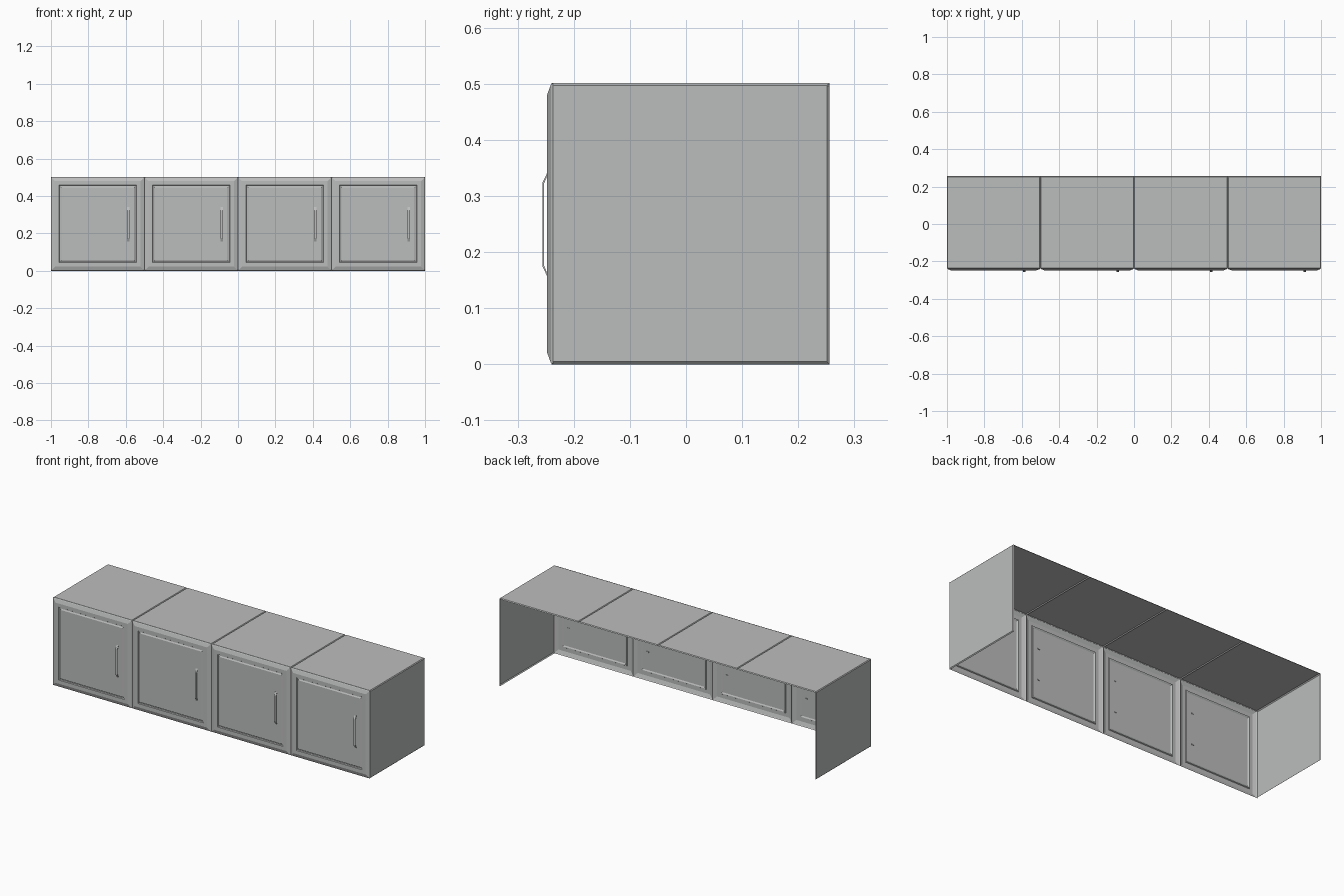
import bpy, bmesh

if "Cube" in bpy.data.objects:
    bpy.data.objects.remove(bpy.data.objects["Cube"])

grey = bpy.data.materials.new("cabinet grey")
grey.diffuse_color = (0.5, 0.51, 0.505, 1)
grey.use_nodes = True
grey.node_tree.nodes["Principled BSDF"].inputs["Base Color"].default_value = grey.diffuse_color


def add_object(name, bm):
    bmesh.ops.recalc_face_normals(bm, faces=bm.faces)
    mesh = bpy.data.meshes.new(name)
    bm.to_mesh(mesh)
    bm.free()
    mesh.materials.append(grey)
    ob = bpy.data.objects.new(name, mesh)
    bpy.context.collection.objects.link(ob)
    return ob


def nested_loops(name, loops, flip):
    """Join concentric four-point loops with quads and cap the last one."""
    bm = bmesh.new()
    rings = [[bm.verts.new(p) for p in loop] for loop in loops]
    for a, b in zip(rings, rings[1:]):
        for i in range(4):
            j = (i + 1) % 4
            bm.faces.new((a[i], a[j], b[j], b[i]))
    bm.faces.new(rings[-1])
    ob = add_object(name, bm)
    # point the final flat panel outward
    n = ob.data.polygons[-1].normal
    if n.dot(flip) < 0:
        ob.data.flip_normals()
    return ob


from mathutils import Vector

HW = 0.25          # half width of one unit
FRONT, BACK = -0.240, 0.256

# inset from the door edge, and y depth: chamfer, frame, groove, centre panel
DOOR = [(0.0, -0.237), (0.003, -0.241), (0.022, -0.248), (0.043, -0.248),
        (0.046, -0.243), (0.050, -0.243), (0.056, -0.247)]


def door(cx):
    loops = []
    for d, y in DOOR:
        w = HW - d
        lo, hi = d, 0.501 - d
        loops.append([(cx - w, y, lo), (cx + w, y, lo), (cx + w, y, hi), (cx - w, y, hi)])
    nested_loops("door", loops, Vector((0, -1, 0)))


def top_panel(cx):
    loops = []
    for d, z in ((0.0, 0.496), (0.004, 0.501)):
        w = HW - d
        y0, y1 = FRONT + 0.003 + d * 0.3, BACK - d
        loops.append([(cx - w, y0, z), (cx + w, y0, z), (cx + w, y1, z), (cx - w, y1, z)])
    nested_loops("top_panel", loops, Vector((0, 0, 1)))


def side_panel(s):
    loops = []
    for d, x in ((0.0, 0.995), (0.005, 1.0)):
        y0, y1 = FRONT + 0.003 - 0.003 * (d == 0), BACK - d
        z0, z1 = d, 0.501 - d * 0.8
        loops.append([(s * x, y0, z0), (s * x, y1, z0), (s * x, y1, z1), (s * x, y0, z1)])
    nested_loops("side_panel", loops, Vector((s, 0, 0)))


def handle(cx):
    """Thin bowed strap whose ends pass through the door."""
    profile = [(-0.244, 0.157), (-0.2475, 0.157), (-0.256, 0.175), (-0.256, 0.323),
               (-0.2475, 0.341), (-0.244, 0.341), (-0.244, 0.335), (-0.2475, 0.335),
               (-0.2535, 0.321), (-0.2535, 0.177), (-0.2475, 0.163), (-0.244, 0.163)]
    n, half = len(profile) // 2, 0.006
    bm = bmesh.new()
    rows = [[bm.verts.new((cx + sx * half, y, z)) for y, z in profile] for sx in (-1, 1)]
    a, b = rows
    for i in range(2 * n):
        j = (i + 1) % (2 * n)
        bm.faces.new((a[i], a[j], b[j], b[i]))
    # strap sides, outer point paired with inner point
    for r in rows:
        for i in range(n - 1):
            bm.faces.new((r[i], r[i + 1], r[2 * n - 2 - i], r[2 * n - 1 - i]))
    add_object("handle", bm)


# four identical units
for k in range(4):
    cx = -0.75 + 0.5 * k
    door(cx)
    top_panel(cx)
    handle(cx + 0.163)

# closed ends; back and underside stay open
for s in (-1, 1):
    side_panel(s)
